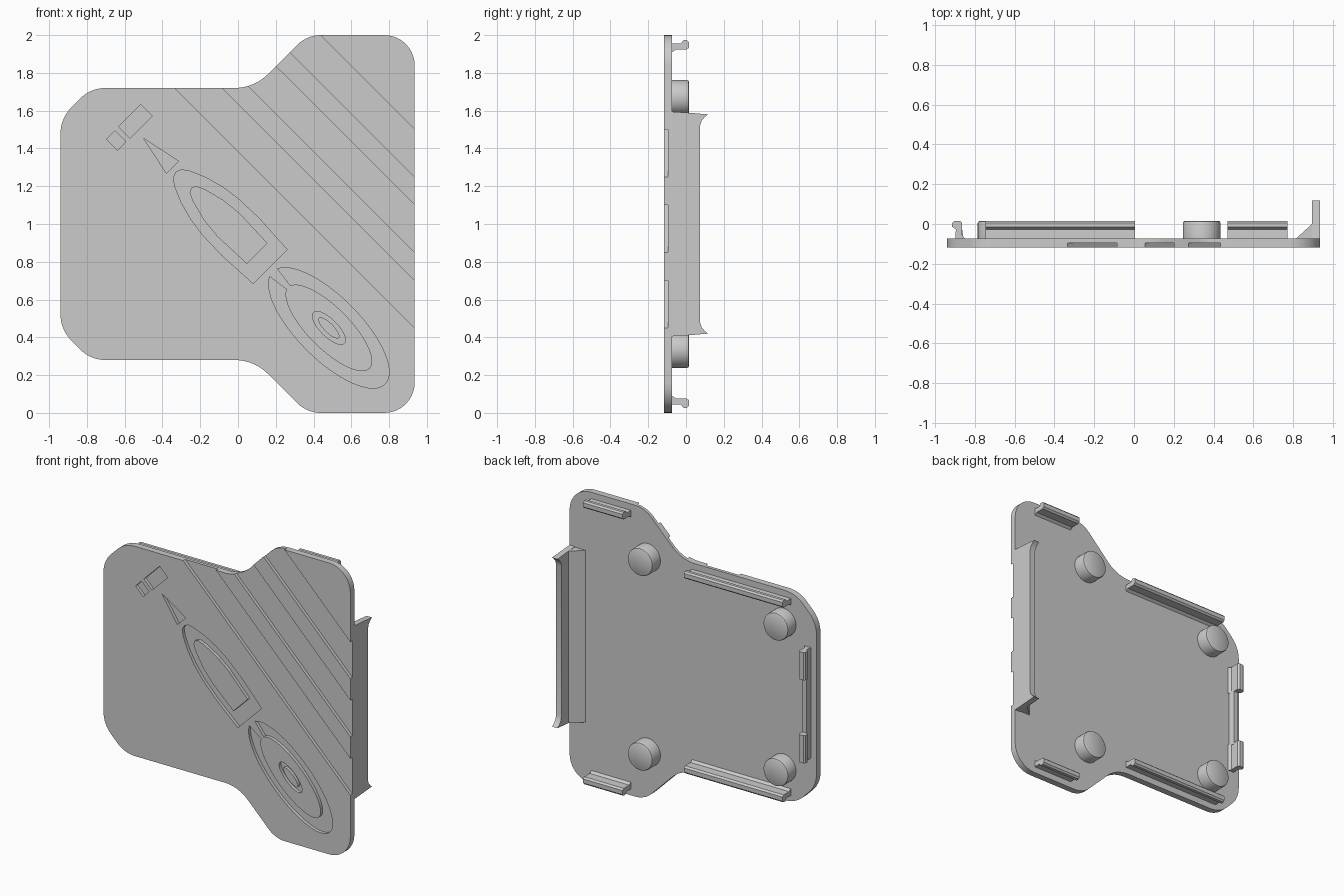
import bpy, bmesh, math
from mathutils import Vector

cube = bpy.data.objects.get("Cube")
if cube:
    bpy.data.objects.remove(cube, do_unlink=True)

grey = bpy.data.materials.new("plain grey")
grey.use_nodes = True
grey.diffuse_color = (0.6, 0.6, 0.6, 1)
grey.node_tree.nodes["Principled BSDF"].inputs["Base Color"].default_value = (0.6, 0.6, 0.6, 1)

FRONT, BACK, FLOOR = -0.117, -0.073, -0.095
INSIDE = BACK - 0.008      # parts on the back sink slightly into the plate

# Axis mappings: a profile (a, b) extruded along t
along_x = lambda a, b, t: (t, a, b)
along_y = lambda a, b, t: (a, t, b)
along_z = lambda a, b, t: (a, b, t)


def finish(name, bm):
    bmesh.ops.recalc_face_normals(bm, faces=bm.faces)
    mesh = bpy.data.meshes.new(name)
    bm.to_mesh(mesh)
    bm.free()
    mesh.materials.append(grey)
    obj = bpy.data.objects.new(name, mesh)
    bpy.context.collection.objects.link(obj)
    return obj


def add_prism(bm, pts, lo, hi, axis):
    a = [bm.verts.new(axis(p[0], p[1], lo)) for p in pts]
    b = [bm.verts.new(axis(p[0], p[1], hi)) for p in pts]
    bm.faces.new(a)
    bm.faces.new(b[::-1])
    for i in range(len(pts)):
        j = (i + 1) % len(pts)
        bm.faces.new((a[i], b[i], b[j], a[j]))


def prism(name, pts, lo, hi, axis):
    bm = bmesh.new()
    add_prism(bm, pts, lo, hi, axis)
    return finish(name, bm)


def smooth(obj):
    bpy.ops.object.select_all(action='DESELECT')
    obj.select_set(True)
    bpy.context.view_layer.objects.active = obj
    bpy.ops.object.shade_smooth_by_angle(angle=math.radians(30))


def fillet(corners, steps=10):
    out = []
    for i, (x, z, r) in enumerate(corners):
        p = Vector((x, z))
        d1 = (Vector(corners[i - 1][:2]) - p).normalized()
        d2 = (Vector(corners[(i + 1) % len(corners)][:2]) - p).normalized()
        half = d1.angle(d2) / 2
        c = p + (d1 + d2).normalized() * (r / math.sin(half))
        s = p + d1 * (r / math.tan(half)) - c
        e = p + d2 * (r / math.tan(half)) - c
        sweep = math.pi - 2 * half
        for k in range(steps + 1):
            t = sweep * k / steps
            out.append(c + (s * math.sin(sweep - t) + e * math.sin(t)) / math.sin(sweep))
    return out


# Plate outline, mirrored about mid height, with a rounded front rim
upper = [(0.935, 2.0, 0.16), (0.365, 2.0, 0.18), (0.085, 1.72, 0.25),
         (-0.78, 1.72, 0.19), (-0.94, 1.56, 0.2)]
outline = fillet(upper + [(x, 2 - z, r) for x, z, r in reversed(upper)])
bm = bmesh.new()
add_prism(bm, outline, FRONT, BACK, along_y)
rim = [e for e in bm.edges if all(abs(v.co.y - FRONT) < 1e-5 for v in e.verts)]
bmesh.ops.bevel(bm, geom=rim, offset=0.016, segments=4, profile=0.5, affect='EDGES')
plate = finish("plate", bm)


# Motif frame: u runs down the diagonal, v across it
def diagonal(points):
    q = math.sqrt(2)
    return [((q * (u + v) + 0.945) / 2, (q * (v - u) + 0.945) / 2) for u, v in points]


def oval(a, b, gap=0.0, n=48):
    ts = [-math.pi + gap + (2 * math.pi - 2 * gap) * k / n for k in range(n + 1)]
    if not gap:
        ts.pop()
    return [(0.022 + a * math.cos(t), -0.01 + b * math.sin(t)) for t in ts]


def mirrored(half):
    return half + [(u, -v) for u, v in reversed(half) if v]


bullet = mirrored([(-1.133, 0), (-1.122, .03), (-1.086, .056), (-1.0, .093), (-.9, .12),
                   (-.8, .134), (-.65, .139), (-.427, .127)])
bullet_core = mirrored([(-1.018, 0), (-1.005, .025), (-.962, .045), (-.85, .074),
                        (-.74, .085), (-.525, .077)])

# Recesses: diagonal stripes and the decorative shapes
recesses = [[(-1, s + 1), (2, s - 2), (2, s - 1.75), (-1, s + 1.25)]
            for s in (1.385, 1.785, 2.185)]
recesses += [
    [(-.696, 1.449), (-.652, 1.494), (-.594, 1.436), (-.638, 1.391)],
    [(-.633, 1.514), (-.514, 1.633), (-.453, 1.572), (-.572, 1.453)],
    [(-.50, 1.454), (-.315, 1.332), (-.379, 1.269)],
    diagonal(bullet),
    diagonal(oval(.42, .165, .18) + oval(.305, .11, .13)[::-1]),
    diagonal(oval(.115, .045)),
]
bm = bmesh.new()
for shape in recesses:
    add_prism(bm, shape, FRONT - 0.05, FLOOR, along_y)
cutter = finish("recess_cutter", bm)
cutter.hide_render = True
mod = plate.modifiers.new("recesses", 'BOOLEAN')
mod.operation = 'DIFFERENCE'
mod.solver = 'EXACT'
mod.object = cutter
bpy.context.view_layer.objects.active = plate
bpy.ops.object.modifier_apply(modifier=mod.name)
bpy.data.objects.remove(cutter, do_unlink=True)
smooth(plate)

# Raised islands within the recesses
prism("bullet_island", diagonal(bullet_core), FRONT, FLOOR + 0.005, along_y)
smooth(prism("oval_island", diagonal(oval(.075, .025)), FRONT, FLOOR + 0.005, along_y))

# Side flange: sloped root along the plate and a wall with flared ends
prism("flange_root", [(.814, BACK), (.894, 0), (.9, 0), (.9, INSIDE), (.814, INSIDE)],
      .41, 1.59, along_z)
lower = [(INSIDE, .405), (.04, .413), (.118, .42), (.098, .435), (.082, .455), (.073, .485)]
wall = lower + [(y, 2 - z) for y, z in reversed(lower)]
smooth(prism("flange_wall", wall, .894, .935, along_x))

# Hooked clips: offset inward from the plate edge, against depth
hook = [(.09, INSIDE), (.09, BACK), (.077, -.055), (.077, .004), (.066, .016), (.038, .016),
        (.027, .006), (.027, -.014), (.045, -.028), (.043, INSIDE)]
for label, edge, x0, x1 in (("short", 2.0, .47, .77), ("long", 1.72, -.745, .005)):
    top = [(y, edge - o) for o, y in hook]
    smooth(prism("top_" + label + "_clip", top, x0, x1, along_x))
    smooth(prism("bottom_" + label + "_clip", [(y, 2 - z) for y, z in top], x0, x1, along_x))

# Side clip: two hooks joined by a plain low strip
side = [(-.94 + o, y) for o, y in hook]
for label, z0 in (("lower", .62), ("upper", 1.19)):
    smooth(prism("side_clip_" + label, side, z0, z0 + .19, along_z))
prism("side_clip_strip", [(-.897, INSIDE), (-.855, INSIDE), (-.863, -.028), (-.895, -.028)],
      .8, 1.2, along_z)

# Round posts with a softened top
post = [(.095, INSIDE), (.095, .004), (.092, .012), (.085, .016)]
for x, dz in ((.34, .668), (-.69, .5)):
    for label, z in (("upper", 1 + dz), ("lower", 1 - dz)):
        bm = bmesh.new()
        rings = [[bm.verts.new((x + r * math.cos(k * math.pi / 20), y,
                                z + r * math.sin(k * math.pi / 20))) for k in range(40)]
                 for r, y in post]
        for a, b in zip(rings, rings[1:]):
            for k in range(40):
                bm.faces.new((a[k], a[k - 1], b[k - 1], b[k]))
        bm.faces.new(rings[0])
        bm.faces.new(rings[-1])
        smooth(finish(label + ("_right_side" if x < 0 else "_left_side") + "_post", bm))
